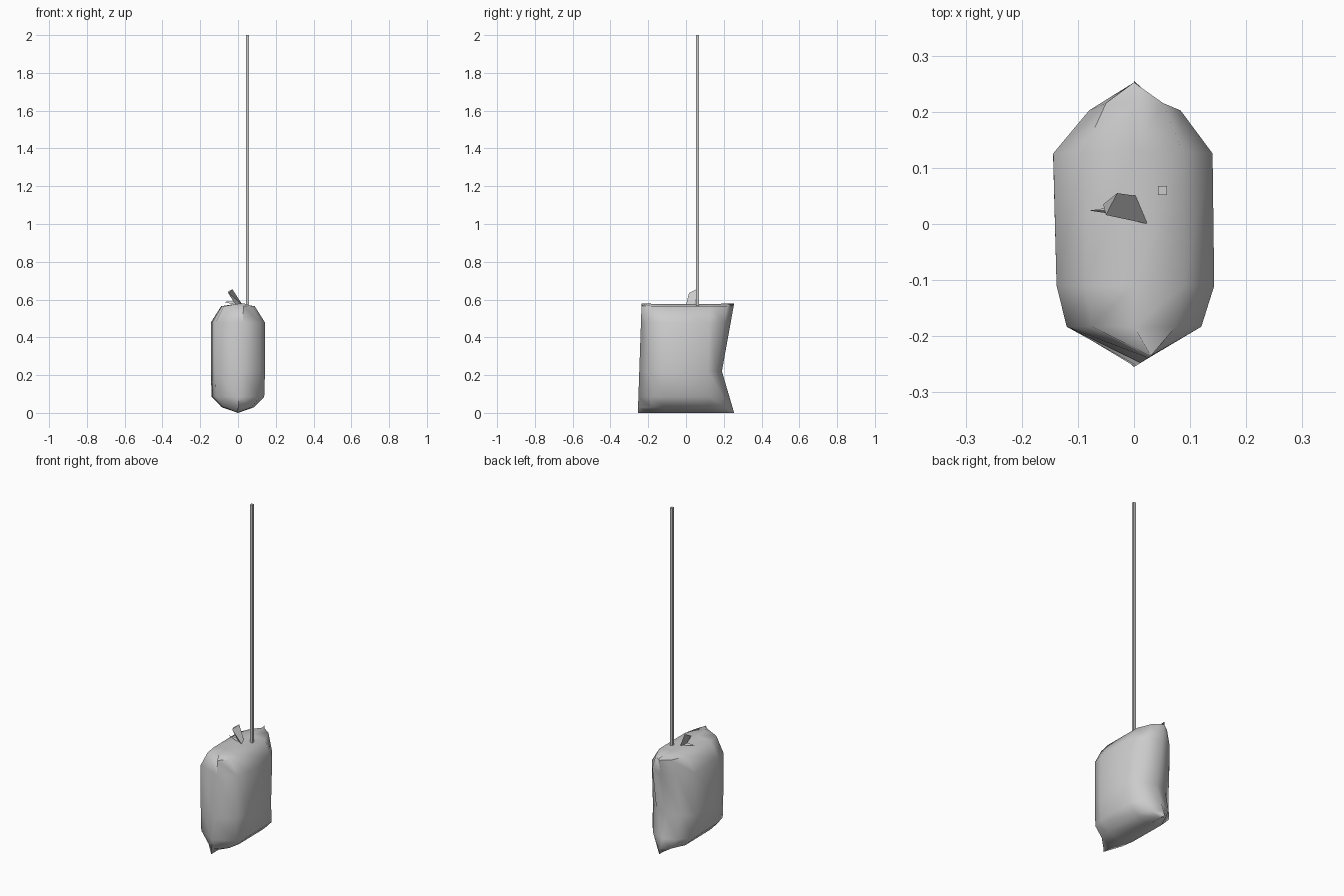
import bpy, bmesh, math

old = bpy.data.objects.get("Cube")
if old:
    bpy.data.objects.remove(old, do_unlink=True)

grey = bpy.data.materials.new("plain_grey")
grey.use_nodes = True
colour = (0.6, 0.6, 0.6, 1)
grey.diffuse_color = colour
grey.node_tree.nodes["Principled BSDF"].inputs["Base Color"].default_value = colour


def finish(name, bm, smooth=None):
    """Turn a bmesh into a linked, coloured object."""
    bmesh.ops.remove_doubles(bm, verts=bm.verts, dist=0.0005)
    bmesh.ops.recalc_face_normals(bm, faces=bm.faces)
    mesh = bpy.data.meshes.new(name)
    bm.to_mesh(mesh)
    bm.free()
    mesh.materials.append(grey)
    obj = bpy.data.objects.new(name, mesh)
    bpy.context.scene.collection.objects.link(obj)
    if smooth:
        bpy.ops.object.select_all(action='DESELECT')
        obj.select_set(True)
        bpy.context.view_layer.objects.active = obj
        bpy.ops.object.shade_smooth_by_angle(angle=math.radians(smooth))
    return obj


def loft(bm, rings):
    """Bridge a list of closed rings of equal length."""
    rows = [[bm.verts.new(p) for p in ring] for ring in rings]
    for a, b in zip(rows, rows[1:]):
        n = len(a)
        for i in range(n):
            j = (i + 1) % n
            bm.faces.new((a[i], a[j], b[j], b[i]))
    return rows


# Bag: half section (width fraction, height), mirrored and lofted front to back
half = [(0.62, 0.565), (1, 0.478), (1, 0.22), (0.97, 0.085), (0.6, 0.03)]
section = ([(0.0, 0.58)] + half + [(0.0, 0.0)]
           + [(-u, z) for u, z in reversed(half)])
# y, left half-width, right half-width, back dent depth
stations = [(-0.255, 0.0, 0.0, 0), (-0.183, 0.12, 0.12, 0),
            (-0.11, 0.138, 0.143, 0), (0.13, 0.144, 0.14, 0.015),
            (0.218, 0.08, 0.083, 0.055), (0.255, 0.0, 0.0, 0.065)]
rings = []
for y, wl, wr, dent in stations:
    ring = []
    for u, z in section:
        x = u * (wr if u > 0 else wl)
        # pinched seam leans back and towards one side at the front top
        lean = z / 0.58 if y < -0.2 else 0
        # dent is deepest at a third of the height
        k = z / 0.22 if z < 0.22 else (0.58 - z) / 0.36
        top_dip = 0.008 * (1 - abs(y) / 0.255) if z > 0.57 else 0
        ring.append((x + 0.03 * lean, y + 0.02 * lean - dent * k, z - top_dip))
    rings.append(ring)
bm = bmesh.new()
loft(bm, rings)
finish("bag", bm, 60)

# Leaning three-sided tuft on top of the bag
bm = bmesh.new()
rows = loft(bm, [[(0.025, 0.0, 0.57), (0.005, 0.05, 0.57), (-0.012, 0.02, 0.57)],
                 [(-0.05, 0.016, 0.635), (-0.03, 0.055, 0.655), (-0.055, 0.035, 0.64)]])
for row in rows:
    bm.faces.new(row)
finish("top_tuft", bm, 30)

# Small pointed leaf beside the tuft
bm = bmesh.new()
tip = bm.verts.new((-0.08, 0.024, 0.588))
base = [bm.verts.new(p) for p in
        [(0.0, 0.012, 0.57), (0.0, 0.036, 0.57), (0.0, 0.024, 0.59)]]
bm.faces.new(base)
for i in range(3):
    bm.faces.new((base[i], base[(i + 1) % 3], tip))
finish("side_leaf", bm)

# Thin square hanging pole
bm = bmesh.new()
bmesh.ops.create_cube(bm, size=1)
for v in bm.verts:
    v.co = (0.051 + v.co.x * 0.016, 0.06 + v.co.y * 0.016, 1.284 + v.co.z * 1.432)
finish("hanging_pole", bm)
